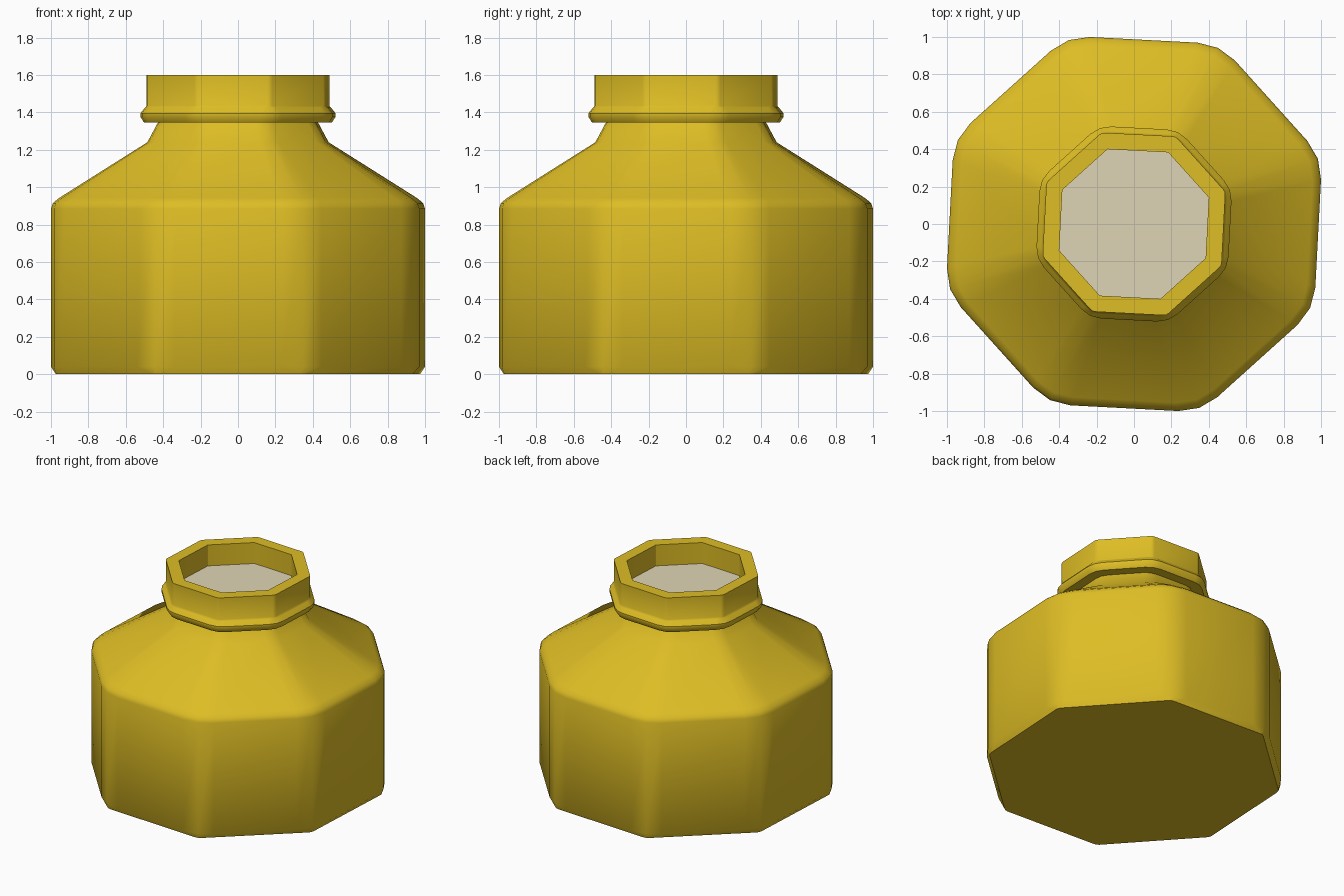
import bpy, bmesh, math

if "Cube" in bpy.data.objects:
    bpy.data.objects.remove(bpy.data.objects["Cube"])

TURN = math.radians(-3)   # direction of the first flat side
T8 = math.tan(math.pi / 8)


def material(name, rgb):
    m = bpy.data.materials.new(name)
    m.diffuse_color = (*rgb, 1)
    m.use_nodes = True
    m.node_tree.nodes["Principled BSDF"].inputs["Base Color"].default_value = m.diffuse_color
    return m


yellow = material("yellow_glaze", (0.73, 0.51, 0.018))
cream = material("cream_contents", (0.74, 0.66, 0.46))


def ring(bm, apothem, cut, z):
    """Octagon with each corner rounded by three points; cut = tangent length."""
    r = cut / T8
    verts = []
    for k in range(8):
        corner = TURN + math.pi / 8 + k * math.pi / 4
        c = (apothem - r) / math.cos(math.pi / 8)
        for d in (-math.pi / 8, 0, math.pi / 8):
            verts.append(bm.verts.new((c * math.cos(corner) + r * math.cos(corner + d),
                                       c * math.sin(corner) + r * math.sin(corner + d), z)))
    return verts


def loft(name, profile, mat, cap_start=False, angle=40):
    bm = bmesh.new()
    rings = [ring(bm, *p) for p in profile]
    for a, b in zip(rings, rings[1:]):
        for i in range(24):
            j = (i + 1) % 24
            bm.faces.new((a[i], a[j], b[j], b[i]))
    if cap_start:
        bm.faces.new(rings[0][::-1])
    me = bpy.data.meshes.new(name)
    bm.to_mesh(me)
    bm.free()
    me.materials.append(mat)
    ob = bpy.data.objects.new(name, me)
    bpy.context.collection.objects.link(ob)
    bpy.context.view_layer.objects.active = ob
    ob.select_set(True)
    bpy.ops.object.shade_smooth_by_angle(angle=math.radians(angle))
    ob.select_set(False)
    return ob


# Body, shoulder and throat: (apothem, corner rounding, height)
loft("bottle_body", [
    (0.955, 0.02, 0.0), (0.986, 0.12, 0.04), (0.986, 0.12, 0.885),
    (0.976, 0.12, 0.915), (0.942, 0.115, 0.943),
    (0.478, 0.06, 1.24), (0.42, 0.052, 1.35)], yellow, cap_start=True)

# Neck: underside, flange bead, collar, rim and inner wall
loft("bottle_neck", [
    (0.41, 0.05, 1.345), (0.495, 0.06, 1.345), (0.514, 0.063, 1.375),
    (0.514, 0.063, 1.395), (0.49, 0.05, 1.425), (0.479, 0.015, 1.435),
    (0.479, 0.015, 1.60), (0.392, 0.001, 1.60), (0.392, 0.001, 1.43)],
    yellow, angle=35)

# Surface of the contents inside the opening
bm = bmesh.new()
bm.faces.new(ring(bm, 0.392, 0.001, 1.44))
me = bpy.data.meshes.new("contents_surface")
bm.to_mesh(me)
bm.free()
me.materials.append(cream)
bpy.context.collection.objects.link(bpy.data.objects.new("contents_surface", me))
